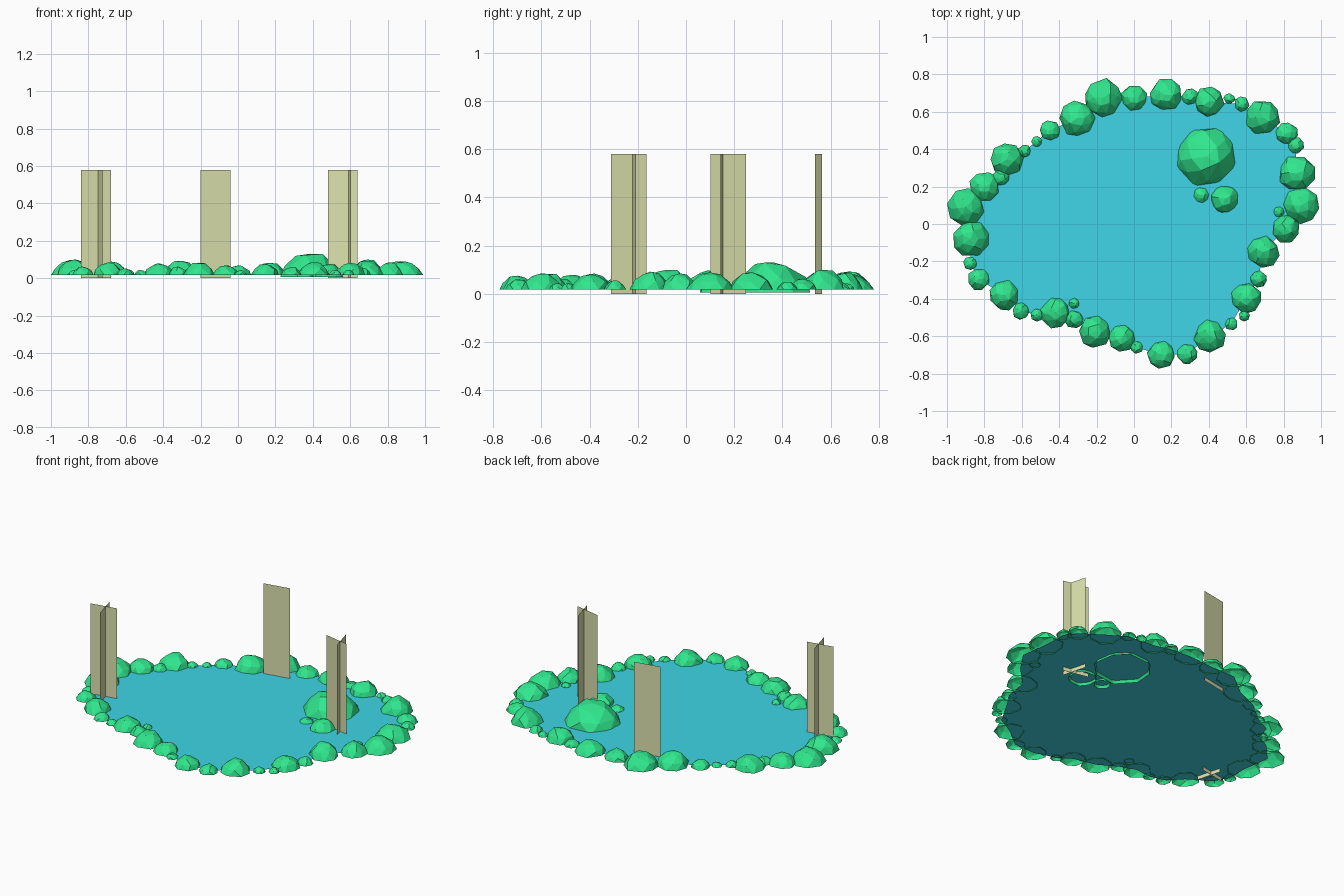
import bpy, bmesh, math, random
from mathutils import Vector

if "Cube" in bpy.data.objects:
    bpy.data.objects.remove(bpy.data.objects["Cube"])

random.seed(4)


def material(name, rgb):
    m = bpy.data.materials.new(name)
    m.diffuse_color = (*rgb, 1)
    m.use_nodes = True
    m.node_tree.nodes["Principled BSDF"].inputs["Base Color"].default_value = m.diffuse_color
    return m


GREEN = material("rock_green", (0.03, 0.80, 0.27))
BLUE = material("water_blue", (0.05, 0.67, 0.80))
OLIVE = material("reed_olive", (0.72, 0.76, 0.42))


def finish(bm, name, mat):
    me = bpy.data.meshes.new(name)
    bm.to_mesh(me)
    bm.free()
    me.materials.append(mat)
    ob = bpy.data.objects.new(name, me)
    bpy.context.collection.objects.link(ob)
    return ob


def rock(name, x, y, r, h, z):
    """Faceted dome: hull of three jittered rings and a crown, open below."""
    bm = bmesh.new()
    turn = random.uniform(0, 6.28)
    n = 8 if r > 0.04 else 7
    for k, (rad, up) in enumerate([(1.02, 0), (0.82, 0.5), (0.46, 0.92)]):
        count = n if k < 2 else 5
        for i in range(count):
            a = turn + math.tau * (i + 0.5 * k) / count + random.uniform(-.15, .15)
            q = r * rad * random.uniform(0.94, 1.06)
            lift = h * up * random.uniform(0.85, 1.08)
            bm.verts.new((x + q * math.cos(a), y + q * math.sin(a), z + lift))
    bm.verts.new((x, y, z + h))
    res = bmesh.ops.convex_hull(bm, input=bm.verts)
    loose = [v for v in bm.verts if not v.link_faces]
    bmesh.ops.delete(bm, geom=loose, context='VERTS')
    bottom = [f for f in bm.faces if all(v.co.z < z + 1e-5 for v in f.verts)]
    bmesh.ops.delete(bm, geom=bottom, context='FACES')
    bmesh.ops.recalc_face_normals(bm, faces=bm.faces)
    top = max(bm.faces, key=lambda f: f.calc_center_median().z)
    if top.normal.z < 0:
        bmesh.ops.reverse_faces(bm, faces=bm.faces)
    return finish(bm, name, GREEN)


# Rim stones in clockwise order: x, y, radius
RIM = [
    (-.165, .675, .10), (0, .675, .07), (.17, .69, .085), (.30, .68, .045),
    (.40, .655, .08), (.51, .67, .03), (.575, .64, .04), (.69, .57, .092),
    (.815, .485, .06), (.865, .42, .045), (.87, .27, .097), (.895, .10, .097),
    (.775, .065, .03), (.81, -.025, .075), (.69, -.15, .085), (.665, -.295, .045),
    (.60, -.395, .083), (.59, -.49, .03), (.52, -.535, .035), (.405, -.60, .085),
    (.285, -.695, .055), (.145, -.70, .075), (.015, -.66, .035), (-.065, -.61, .07),
    (-.21, -.575, .085), (-.32, -.51, .05), (-.32, -.425, .03), (-.42, -.475, .08),
    (-.52, -.485, .035), (-.605, -.465, .045), (-.695, -.38, .08), (-.83, -.295, .058),
    (-.875, -.21, .037), (-.875, -.08, .098), (-.90, .09, .097), (-.80, .20, .08),
    (-.71, .25, .045), (-.68, .345, .088), (-.585, .39, .035), (-.52, .44, .03),
    (-.45, .50, .055), (-.305, .565, .095)]
for i, (x, y, r) in enumerate(RIM):
    rock(f"rim_stone_{i:02d}", x, y, r, r * random.uniform(0.7, 0.9), 0.018)

# Stones standing in the water
for i, (x, y, r, h) in enumerate([(.385, .36, .165, .125), (.485, .135, .08, .07),
                                  (.36, .155, .048, .04)]):
    rock(f"water_stone_{i}", x, y, r, h, 0.006)

# Water sheet running under the rim stones
bm = bmesh.new()
bm.faces.new([bm.verts.new((x, y, 0.023)) for x, y, r in reversed(RIM) if r > 0.03])
bmesh.ops.recalc_face_normals(bm, faces=bm.faces)
for f in bm.faces:
    f.normal_update()
    if f.normal.z < 0:
        f.normal_flip()
bmesh.ops.triangulate(bm, faces=bm.faces)
finish(bm, "water", BLUE)


# Reed cards: upright flat panels, single or crossed
def reeds(name, panels):
    bm = bmesh.new()
    for cx, cy, dx, dy in panels:
        c, d = Vector((cx, cy, 0)), Vector((dx, dy, 0)) / 2
        up = Vector((0, 0, 0.58))
        bm.faces.new([bm.verts.new(p) for p in (c - d, c + d, c + d + up, c - d + up)])
    finish(bm, name, OLIVE)


reeds("left_reeds", [(-.76, -.223, .16, .03), (-.745, -.237, -.04, .148)])
reeds("back_reeds", [(-.12, .55, .16, .03)])
reeds("right_reeds", [(.56, .16, .16, -.033), (.585, .175, -.04, .148)])
